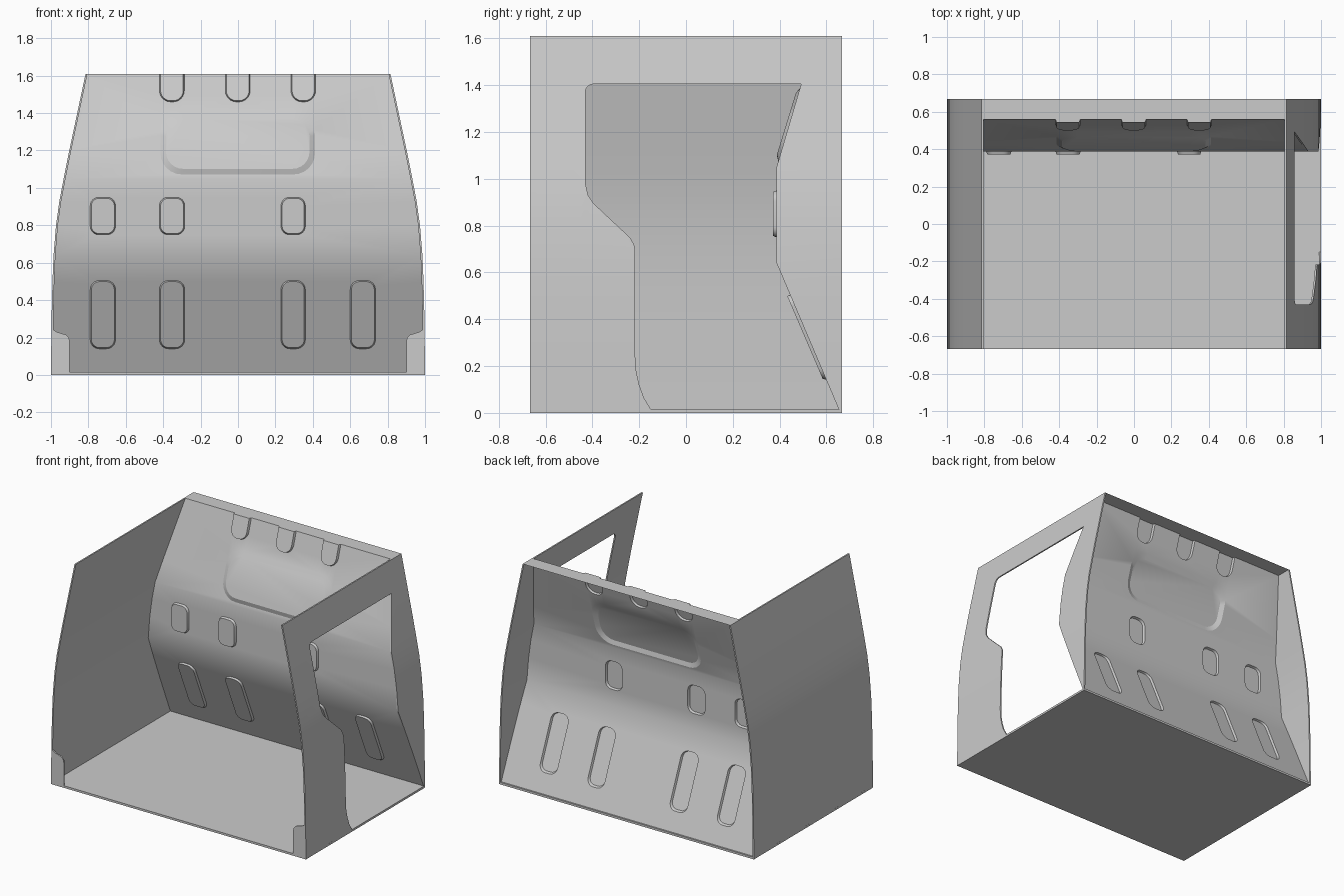
import bpy, bmesh, math
from mathutils import Vector

if "Cube" in bpy.data.objects:
    bpy.data.objects.remove(bpy.data.objects["Cube"])

TOP, HALF_Y, T = 1.61, 0.667, 0.01
SIDE = [(0, 1.0), (0.3, 0.997), (0.5, 0.992), (0.64, 0.986), (0.8, 0.973), (0.93, 0.955),
        (1.05, 0.932), (1.2, 0.902), (TOP, 0.815)]              # z, half width
BACK = [(0.005, 0.66), (0.64, 0.388), (1.05, 0.388), (TOP, 0.56)]  # z, y


def interp(table, z):
    for (a, va), (b, vb) in zip(table, table[1:]):
        if z <= b:
            break
    return va + (vb - va) * (z - a) / (b - a)


def finish(bm, name, angle=26):
    me = bpy.data.meshes.new(name)
    bm.to_mesh(me)
    bm.free()
    ob = bpy.data.objects.new(name, me)
    bpy.context.collection.objects.link(ob)
    bpy.ops.object.select_all(action='DESELECT')
    ob.select_set(True)
    bpy.context.view_layer.objects.active = ob
    bpy.ops.object.shade_smooth_by_angle(angle=math.radians(angle))
    return ob


def loop(bm, pts):
    vs = [bm.verts.new(p) for p in pts]
    return vs, [bm.edges.new((vs[i - 1], vs[i])) for i in range(len(vs))]


def thicken(bm, offset):
    ret = bmesh.ops.extrude_face_region(bm, geom=bm.faces[:])
    bmesh.ops.translate(bm, vec=Vector(offset),
                        verts=[g for g in ret['geom'] if isinstance(g, bmesh.types.BMVert)])
    bmesh.ops.recalc_face_normals(bm, faces=bm.faces[:])


def arc(cx, cz, r, a0, a1, n=6):
    return [(cx + r * math.cos(math.radians(a0 + (a1 - a0) * i / n)),
             cz + r * math.sin(math.radians(a0 + (a1 - a0) * i / n))) for i in range(n + 1)]


def rounded(x0, x1, z0, z1, r):
    return (arc(x1 - r, z1 - r, r, 0, 90) + arc(x0 + r, z1 - r, r, 90, 180)
            + arc(x0 + r, z0 + r, r, 180, 270) + arc(x1 - r, z0 + r, r, 270, 360))


def notch(x0, x1, z0, r):
    return ([(x1, TOP)] + arc(x1 - r, z0 + r, r, 0, -90)
            + arc(x0 + r, z0 + r, r, -90, -180) + [(x0, TOP)])


# Floor
bm = bmesh.new()
bmesh.ops.create_cube(bm, size=1)
for v in bm.verts:
    v.co = (v.co.x * 2, v.co.y * 2 * HALF_Y, (v.co.z + 0.5) * 0.015)
finish(bm, "floor")

# Side walls: flat outline (with doorway on the right), cut in strips and bent to the side curve
DOOR = ([(-0.15, 0.015), (-0.18, 0.065), (-0.2, 0.12), (-0.213, 0.18), (-0.217, 0.24), (-0.217, 0.69),
         (-0.222, 0.72), (-0.24, 0.75), (-0.395, 0.895), (-0.418, 0.93), (-0.43, 0.98)]
        + arc(-0.395, 1.37, 0.035, 180, 90, 4)
        + [(0.492, 1.405), (0.387, 1.05), (0.387, 0.64), (0.653, 0.015)])


def side_wall(name, side, hole=None):
    bm = bmesh.new()
    edges = loop(bm, [(0, -HALF_Y, 0), (0, HALF_Y, 0), (0, HALF_Y, TOP), (0, -HALF_Y, TOP)])[1]
    if hole:
        edges += loop(bm, [(0, y, z) for y, z in hole])[1]
    bmesh.ops.triangle_fill(bm, edges=edges, use_beauty=True, normal=(1, 0, 0))
    for z, _ in SIDE[1:-1]:
        bmesh.ops.bisect_plane(bm, geom=bm.verts[:] + bm.edges[:] + bm.faces[:],
                               plane_co=(0, 0, z), plane_no=(0, 0, 1))
    for v in bm.verts:
        v.co.x = side * interp(SIDE, v.co.z)
    thicken(bm, (-side * T, 0, 0))
    finish(bm, name)


side_wall("left_wall", -1)
side_wall("right_wall", 1, DOOR)

# Back wall: three folded panels with pressed ribs, a large pressed panel and a top flange
DEPTH = 0.016
SLIM = [(-0.79, -0.655), (-0.42, -0.285), (0.23, 0.36)]
PRESSED = {0: [(a, b, 0.14, 0.505, 0.048, 0.006) for a, b in SLIM + [(0.6, 0.735)]],
           1: [(a, b, 0.75, 0.95, 0.045, 0.006) for a, b in SLIM],
           2: [(-0.415, 0.412, 1.072, 1.397, 0.115, 0.03)]}
NOTCHES = [(0.283, 0.415), (-0.068, 0.065), (-0.42, -0.287)]


def on_back(x, z, d=0.0):
    return (x, interp(BACK, z) - d, z)


def press(bm, ring, cap, closed):
    """Sloped sides and raised cap between two matching outlines."""
    a = [bm.verts.new(on_back(*p)) for p in ring]
    b = [bm.verts.new(on_back(*p, DEPTH)) for p in cap]
    for i in range(0 if closed else 1, len(a)):
        bm.faces.new((a[i - 1], a[i], b[i], b[i - 1]))
    bm.faces.new(b)


bm = bmesh.new()
for k in range(3):
    z0, z1 = BACK[k][0], BACK[k + 1][0]
    zs = [z0] + [z for z, _ in SIDE if z0 < z < z1] + [z1]
    right = [(interp(SIDE, z) - T / 2, z) for z in zs]
    left = [(-x, z) for x, z in reversed(right)]
    cuts = []
    if k == 2:
        for a, b in NOTCHES:
            ring = notch(a, b, 1.46, 0.06)
            cuts += ring
            press(bm, ring, notch(a + 0.006, b - 0.006, 1.466, 0.054), False)
    edges = loop(bm, [on_back(*p) for p in right + cuts + left])[1]
    for a, b, c, d, r, i in PRESSED[k]:
        ring = rounded(a, b, c, d, r)
        edges += loop(bm, [on_back(*p) for p in ring])[1]
        press(bm, ring, rounded(a + i, b - i, c + i, d - i, r - i * 0.8), True)
    n = Vector((0, -(z1 - z0), BACK[k + 1][1] - BACK[k][1])).normalized()
    bmesh.ops.triangle_fill(bm, edges=edges, use_beauty=True, normal=n)

w, y = SIDE[-1][1] - T / 2, BACK[-1][1]
front = [(w, y)]
for a, b in NOTCHES:
    front += [(b, y), (b - 0.006, y - DEPTH), (a + 0.006, y - DEPTH), (a, y)]
front += [(-w, y), (-w, HALF_Y), (w, HALF_Y)]
bm.faces.new([bm.verts.new((px, py, TOP)) for px, py in front])
bmesh.ops.remove_doubles(bm, verts=bm.verts[:], dist=0.0005)
bmesh.ops.recalc_face_normals(bm, faces=bm.faces[:])
finish(bm, "back_wall")

# Front corner plates
for side, name in ((-1, "left_corner_plate"), (1, "right_corner_plate")):
    bm = bmesh.new()
    pts = [(0.998, 0), (0.9, 0), (0.9, 0.18), (0.905, 0.2), (0.92, 0.215), (0.97, 0.23), (0.985, 0.24), (0.996, 0.245)]
    bm.faces.new([bm.verts.new((side * x, -HALF_Y, z)) for x, z in pts])
    thicken(bm, (0, T, 0))
    finish(bm, name)
